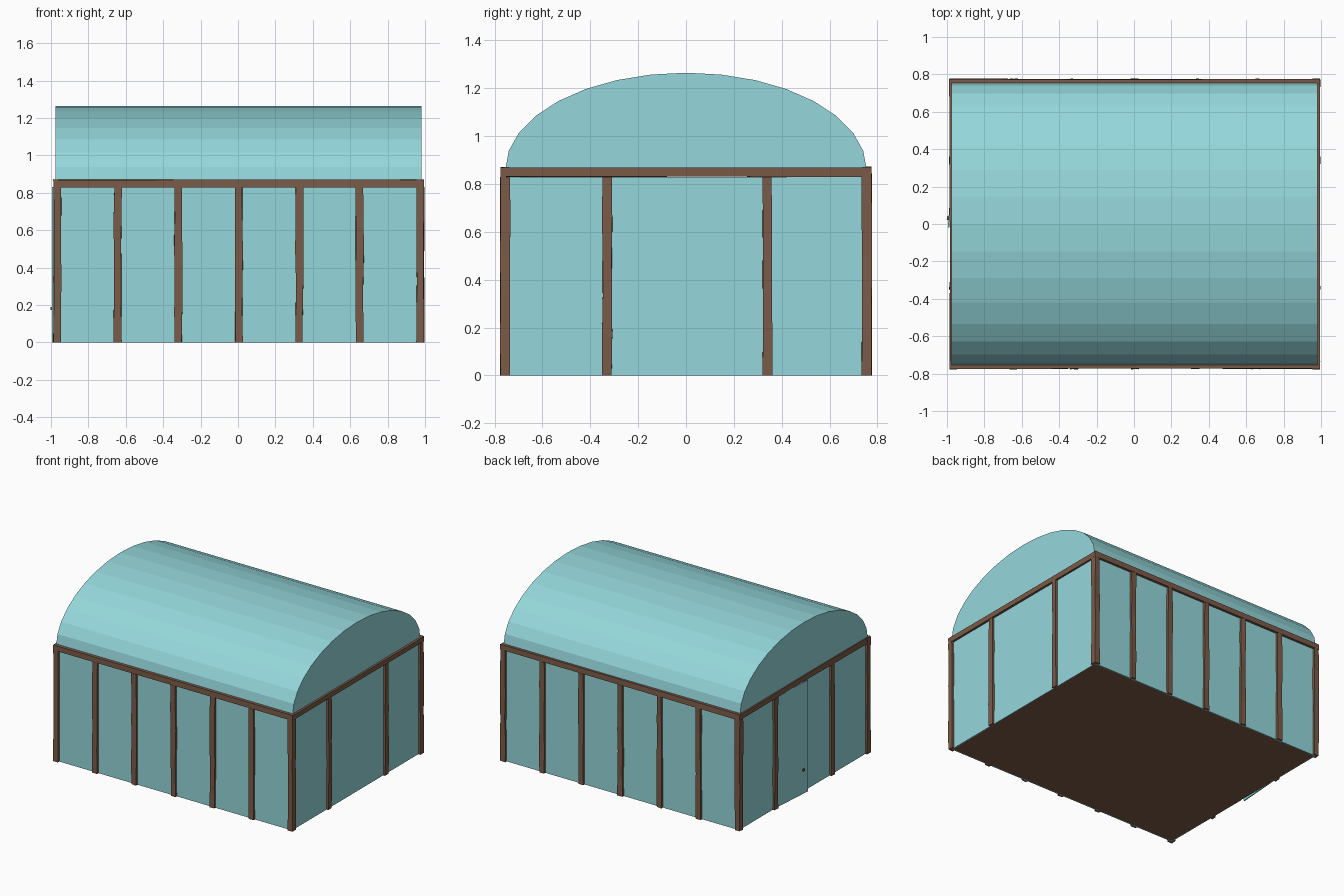
import bpy, bmesh, math, random
from mathutils import Vector, Matrix

if "Cube" in bpy.data.objects:
    bpy.data.objects.remove(bpy.data.objects["Cube"])

random.seed(4)


def material(name, color):
    m = bpy.data.materials.new(name)
    m.diffuse_color = color
    m.use_nodes = True
    m.node_tree.nodes["Principled BSDF"].inputs["Base Color"].default_value = m.diffuse_color
    return m


GLASS = material("teal_glass", (0.30, 0.68, 0.71, 1))
WOOD = material("brown_wood", (0.20, 0.105, 0.065, 1))

X0, X1, Y = -0.966, 0.974, 0.755     # wall planes
EAVE, TOP, W = 0.83, 0.87, 0.04      # beam underside, beam top, timber width


def finish(bm, name, mat):
    bmesh.ops.recalc_face_normals(bm, faces=bm.faces[:])
    me = bpy.data.meshes.new(name)
    bm.to_mesh(me)
    bm.free()
    me.materials.append(mat)
    ob = bpy.data.objects.new(name, me)
    bpy.context.collection.objects.link(ob)
    return ob


def box(name, lo, hi, mat):
    lo, hi = Vector(lo), Vector(hi)
    place = Matrix.Translation((lo + hi) / 2) @ Matrix.Diagonal((hi - lo).to_4d())
    bm = bmesh.new()
    bmesh.ops.create_cube(bm, size=1, matrix=place)
    return finish(bm, name, mat)


def timber(name, start, end, cuts=5, rough=0.0025):
    """Square beam swept between two points with a slightly hand-hewn outline."""
    start, end = Vector(start), Vector(end)
    along = (end - start).normalized()
    side = Vector((0, 0, 1)) if abs(along.z) < 0.5 else Vector((1, 0, 0))
    other = along.cross(side)
    bm = bmesh.new()
    rings = []
    for i in range(cuts + 1):
        c = start.lerp(end, i / cuts)
        ring = []
        for a, b in ((-1, -1), (1, -1), (1, 1), (-1, 1)):
            ja, jb = (random.uniform(-rough, rough) for _ in range(2))
            ring.append(bm.verts.new(c + side * (a * W / 2 + ja) + other * (b * W / 2 + jb)))
        rings.append(ring)
    for r, s in zip(rings, rings[1:]):
        for k in range(4):
            bm.faces.new((r[k], r[k - 1], s[k - 1], s[k]))
    bm.faces.new(rings[0])
    bm.faces.new(rings[-1])
    return finish(bm, name, WOOD)


# Posts along the front and back, then the two ends
for i in range(7):
    x = X0 + (X1 - X0) * i / 6
    for label, y in (("front", -Y), ("back", Y)):
        timber(f"{label}_post_{i + 1}", (x, y, 0), (x, y, EAVE))
for label, x in (("left", X0), ("right", X1)):
    for i, y in enumerate((-0.33, 0.34)):
        timber(f"{label}_post_{i + 1}", (x, y, 0), (x, y, EAVE))

# Eave beams
zb = (EAVE + TOP) / 2
for label, y in (("front", -Y), ("back", Y)):
    timber(f"{label}_beam", (X0 - W / 2, y, zb), (X1 + W / 2, y, zb), 2)
for label, x in (("left", X0), ("right", X1)):
    timber(f"{label}_beam", (x, -Y - W / 2, zb), (x, Y + W / 2, zb), 2)

# Glass walls, with a doorway left in the left end
T = 0.004
for label, y in (("front", -Y), ("back", Y)):
    box(f"{label}_glass", (X0, y - T, 0), (X1, y + T, EAVE), GLASS)
box("right_glass", (X1 - T, -Y, 0), (X1 + T, Y, EAVE), GLASS)
box("left_glass_front", (X0 - T, -Y, 0), (X0 + T, -0.02, EAVE), GLASS)
box("left_glass_back", (X0 - T, 0.34, 0), (X0 + T, Y, EAVE), GLASS)

# Door slightly ajar, with a small handle
hinge = Matrix.Translation((X0, 0.34, 0)) @ Matrix.Rotation(-math.radians(4), 4, 'Z')
door = box("door", (-T, -0.36, 0), (T, 0, EAVE), GLASS)
handle = box("door_handle", (-0.013, -0.32, 0.172), (-T, -0.30, 0.188), WOOD)
for ob in (door, handle):
    ob.data.transform(hinge)

# Floor
box("floor", (X0, -Y, 0), (X1, Y, 0.006), WOOD)

# Half-round faceted roof with closed gable ends
bm = bmesh.new()
ends = []
for x in (-0.975, 0.98):
    ends.append([bm.verts.new((x, -Y * math.cos(math.pi * k / 16),
                               0.86 + 0.405 * math.sin(math.pi * k / 16))) for k in range(17)])
for k in range(16):
    bm.faces.new((ends[0][k], ends[0][k + 1], ends[1][k + 1], ends[1][k]))
for ring in ends:
    bm.faces.new(ring)
finish(bm, "arched_roof", GLASS)
